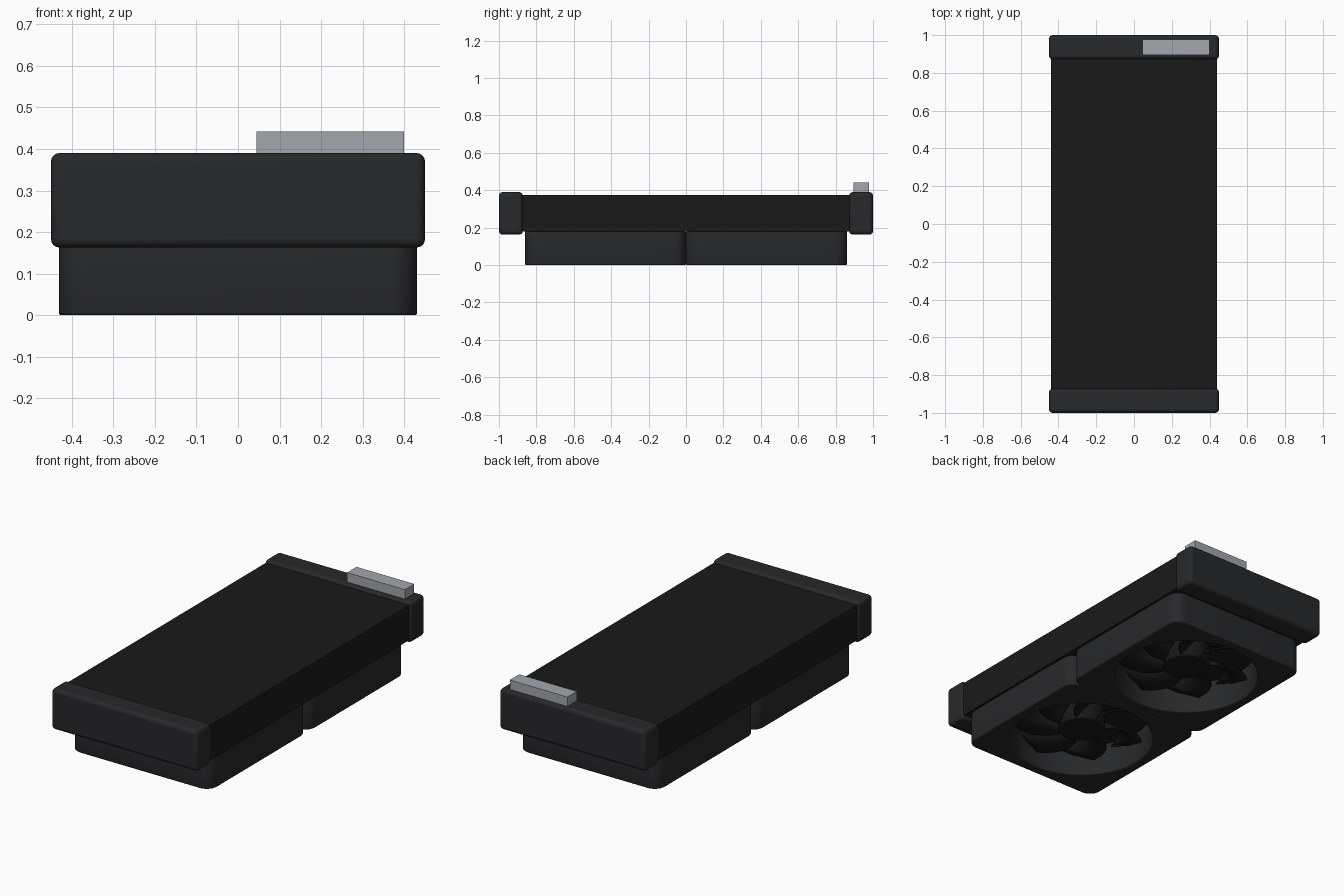
import bpy, bmesh, math
from mathutils import Vector

if "Cube" in bpy.data.objects:
    bpy.data.objects.remove(bpy.data.objects["Cube"])


def material(name, rgb, alpha=1.0):
    m = bpy.data.materials.new(name)
    m.diffuse_color = (*rgb, alpha)
    m.use_nodes = True
    m.node_tree.nodes["Principled BSDF"].inputs["Base Color"].default_value = m.diffuse_color
    return m


SHELL = material("charcoal", (0.020, 0.021, 0.023))
CORE = material("fin_black", (0.010, 0.010, 0.011))
BLADE = material("blade_black", (0.009, 0.009, 0.010))
CLEAR = material("clear_grey", (0.36, 0.38, 0.41), 0.6)


def finish(ob, mat, smooth=True):
    ob.data.materials.clear()
    ob.data.materials.append(mat)
    bpy.ops.object.select_all(action='DESELECT')
    ob.select_set(True)
    bpy.context.view_layer.objects.active = ob
    if smooth:
        bpy.ops.object.shade_smooth_by_angle(angle=math.radians(35))
    return ob


def box(name, lo, hi, mat, bevel=0):
    lo, hi = Vector(lo), Vector(hi)
    bpy.ops.mesh.primitive_cube_add(size=1, location=(lo + hi) / 2)
    ob = bpy.context.object
    ob.name = name
    ob.scale = hi - lo
    bpy.ops.object.transform_apply(location=False, rotation=False, scale=True)
    if bevel:
        b = ob.modifiers.new("bevel", 'BEVEL')
        b.width, b.segments = bevel, 4
    return finish(ob, mat, bool(bevel))


def mesh_object(name, bm, mat):
    bmesh.ops.recalc_face_normals(bm, faces=bm.faces)
    me = bpy.data.meshes.new(name)
    bm.to_mesh(me)
    bm.free()
    ob = bpy.data.objects.new(name, me)
    bpy.context.collection.objects.link(ob)
    return finish(ob, mat)


def arc(cx, cy, r, a0, a1, n):
    return [(cx + r * math.cos(a0 + (a1 - a0) * i / n),
             cy + r * math.sin(a0 + (a1 - a0) * i / n)) for i in range(n + 1)]


# Fan frame: rounded square outline with a round opening, extruded
def fan_frame(name, y, half=0.431, corner=0.065, hole=0.375, height=0.18):
    cu = bpy.data.curves.new(name, 'CURVE')
    cu.dimensions, cu.fill_mode = '2D', 'BOTH'
    bev, k = 0.007, half - corner
    outer = []
    for i, (sx, sy) in enumerate([(1, 1), (-1, 1), (-1, -1), (1, -1)]):
        outer += arc(sx * k, sy * k, corner, i * math.pi / 2, (i + 1) * math.pi / 2, 8)
    inner = arc(0, 0, hole, 0, 2 * math.pi, 64)[:-1]
    for pts in (outer, inner):
        sp = cu.splines.new('POLY')
        sp.points.add(len(pts) - 1)
        for p, (px, py) in zip(sp.points, pts):
            p.co = (px, py, 0, 1)
        sp.use_cyclic_u = True
    cu.bevel_depth, cu.bevel_resolution, cu.offset = bev, 2, -bev
    cu.extrude = height / 2 - bev
    ob = bpy.data.objects.new(name, cu)
    bpy.context.collection.objects.link(ob)
    ob.location = (0, y, height / 2)
    bpy.ops.object.select_all(action='DESELECT')
    ob.select_set(True)
    bpy.context.view_layer.objects.active = ob
    bpy.ops.object.convert(target='MESH')
    return finish(bpy.context.object, SHELL)


# Swept, pitched blades around the hub
def fan_blades(name, y, count=7, steps=8):
    bm = bmesh.new()
    for b in range(count):
        rows = []
        for i in range(steps + 1):
            t = i / steps
            r = 0.11 + 0.25 * t
            mid = 2 * math.pi * b / count + 0.55 * t * t
            row = []
            for s in (-1, 0, 1):
                a = mid + s * (0.30 + 0.02 * t)
                z = 0.115 + s * (0.045 - 0.012 * t)
                row.append(bm.verts.new((r * math.cos(a), r * math.sin(a), z)))
            rows.append(row)
        for r0, r1 in zip(rows, rows[1:]):
            for j in range(2):
                bm.faces.new((r0[j], r0[j + 1], r1[j + 1], r1[j]))
    ob = mesh_object(name, bm, BLADE)
    ob.location.y = y
    ob.modifiers.new("thickness", 'SOLIDIFY').thickness = 0.008
    return ob


def fan_hub(name, y, z0=0.06, z1=0.178):
    bpy.ops.mesh.primitive_cylinder_add(vertices=48, radius=0.125, depth=z1 - z0,
                                        location=(0, y, (z0 + z1) / 2))
    ob = bpy.context.object
    ob.name = name
    b = ob.modifiers.new("bevel", 'BEVEL')
    b.width, b.segments = 0.01, 3
    return finish(ob, BLADE)


# Radiator core and end tanks
box("radiator_core", (-0.44, -0.88, 0.18), (0.44, 0.88, 0.375), CORE)
box("front_tank", (-0.45, -1.0, 0.163), (0.45, -0.872, 0.39), SHELL, 0.02)
box("back_tank", (-0.45, 0.872, 0.163), (0.45, 1.0, 0.39), SHELL, 0.02)

# Translucent hose connector block
box("hose_connector", (0.044, 0.895, 0.388), (0.399, 0.978, 0.442), CLEAR)

# Two fans under the core
for side, y in (("front", -0.431), ("back", 0.431)):
    fan_frame(side + "_fan_frame", y)
    fan_hub(side + "_fan_hub", y)
    fan_blades(side + "_fan_blades", y)
